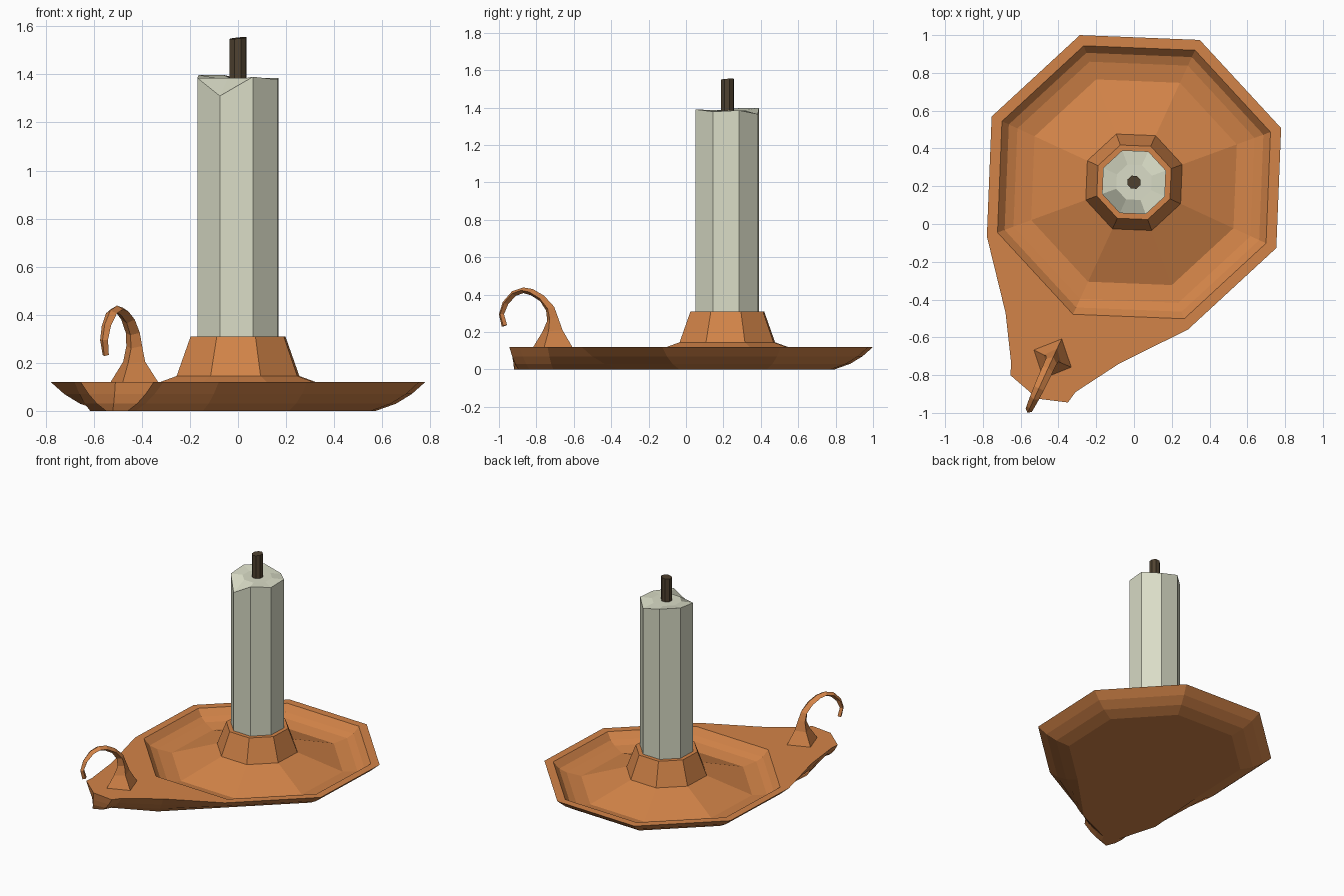
import bpy
import math
from mathutils import Vector

if "Cube" in bpy.data.objects:
    bpy.data.objects.remove(bpy.data.objects["Cube"])

CX, CY, PHASE = 0.0, 0.221, 20.2


def material(name, rgb):
    m = bpy.data.materials.new(name)
    m.diffuse_color = (*rgb, 1)
    m.use_nodes = True
    m.node_tree.nodes["Principled BSDF"].inputs["Base Color"].default_value = m.diffuse_color
    return m


COPPER = material("copper", (0.65, 0.23, 0.065))
WAX = material("wax", (0.70, 0.72, 0.57))
CHAR = material("char", (0.08, 0.055, 0.03))


def make(name, verts, faces, mat):
    me = bpy.data.meshes.new(name)
    me.from_pydata([tuple(v) for v in verts], [], faces)
    me.materials.append(mat)
    me.update()
    ob = bpy.data.objects.new(name, me)
    bpy.context.collection.objects.link(ob)
    return ob


def octagon(r, z, first=0):
    # octagon corners around the candle axis; z is one height or eight
    out = []
    for i in range(first, first + 8):
        k = i % 8
        a = math.radians(PHASE + 45 * k)
        h = z[k] if isinstance(z, (list, tuple)) else z
        out.append((CX + r * math.cos(a), CY + r * math.sin(a), h))
    return out


def bridge(start_a, start_b, n):
    return [(start_a + i, start_a + (i + 1) % n, start_b + (i + 1) % n, start_b + i)
            for i in range(n)]


def loft(name, rings, mat):
    # stack of equal rings with flat caps
    n = len(rings[0])
    verts = [p for r in rings for p in r]
    faces = [tuple(reversed(range(n)))]
    for j in range(len(rings) - 1):
        faces += bridge(j * n, (j + 1) * n, n)
    faces.append(tuple(range(len(verts) - n, len(verts))))
    return make(name, verts, faces, mat)


# Dish: octagonal saucer whose missing corner is drawn out into a thumb tab
tab = [(-0.68, -0.47), (-0.65, -0.74), (-0.655, -0.80), (-0.51, -0.925),
       (-0.35, -0.945), (-0.31, -0.89), (-0.08, -0.74)]
centre = Vector((CX, CY))
axis = Vector((-0.42, -0.91)).normalized()


def outline(r, z, mid, tip):
    pts = octagon(r, z, 6)[:7]
    for i, p in enumerate(tab):
        rel = Vector(p) - centre
        along = axis * rel.dot(axis)
        q = centre + along + (rel - along) * (mid if i in (0, 6) else tip)
        pts.append((q.x, q.y, z))
    return pts


outer = [outline(0.61, 0, 0.78, 0.3), outline(0.70, 0.03, 0.86, 0.55),
         outline(0.77, 0.07, 0.93, 0.78), outline(0.83, 0.12, 1, 1)]
inner = [octagon(r, z, 6) for r, z in
         [(0.77, 0.12), (0.73, 0.075), (0.68, 0.055), (0.58, 0.04),
          (0.272, 0.145), (0.21, 0.31)]]
verts = [p for ring in outer + inner for p in ring]
n = len(outer[0])
faces = [tuple(reversed(range(n)))]
for j in range(3):
    faces += bridge(j * n, (j + 1) * n, n)
top, rim = 3 * n, 4 * n
# flat rim, then the wide flat tab top
faces += [(top + i, top + i + 1, rim + i + 1, rim + i) for i in range(6)]
faces.append(tuple(top + i for i in range(6, n)) + (top, rim, rim + 7, rim + 6))
# basin and candle socket
for j in range(5):
    faces += bridge(rim + j * 8, rim + (j + 1) * 8, 8)
faces.append(tuple(range(len(verts) - 8, len(verts))))
make("dish_and_socket", verts, faces, COPPER)

# Hook handle: tapering diamond section, (outer y, z, inner y, z, half width)
sections = [
    (-0.605, 0.115, -0.82, 0.115, 0.112),
    (-0.66, 0.21, -0.768, 0.20, 0.050),
    (-0.685, 0.28, -0.742, 0.26, 0.036),
    (-0.705, 0.335, -0.748, 0.315, 0.032),
    (-0.76, 0.395, -0.78, 0.365, 0.031),
    (-0.82, 0.43, -0.83, 0.397, 0.030),
    (-0.87, 0.438, -0.87, 0.408, 0.028),
    (-0.93, 0.418, -0.91, 0.393, 0.025),
    (-0.98, 0.36, -0.95, 0.35, 0.021),
    (-1.0, 0.295, -0.973, 0.295, 0.018),
    (-0.985, 0.228, -0.957, 0.238, 0.014),
]
side = Vector((0.91, -0.42, 0))


def on_plane(y, z):
    return Vector((-0.43 + (y + 0.71) * 0.46, y, z))


rings = []
for yo, zo, yi, zi, w in sections:
    a, b = on_plane(yo, zo), on_plane(yi, zi)
    m = (a + b) / 2
    rings.append([a, m - side * w, b, m + side * w])
loft("hook_handle", rings, COPPER)

# Candle with an uneven melted lip
lip = [1.385, 1.365, 1.398, 1.398, 1.385, 1.31, 1.39, 1.378]
loft("candle", [octagon(0.18, 0.29), octagon(0.18, lip), octagon(0.10, 1.385)], WAX)

# Wick
tilt = [1.555, 1.555, 1.552, 1.549, 1.547, 1.547, 1.55, 1.553]
loft("wick", [octagon(0.037, 1.36), octagon(0.037, tilt)], CHAR)
